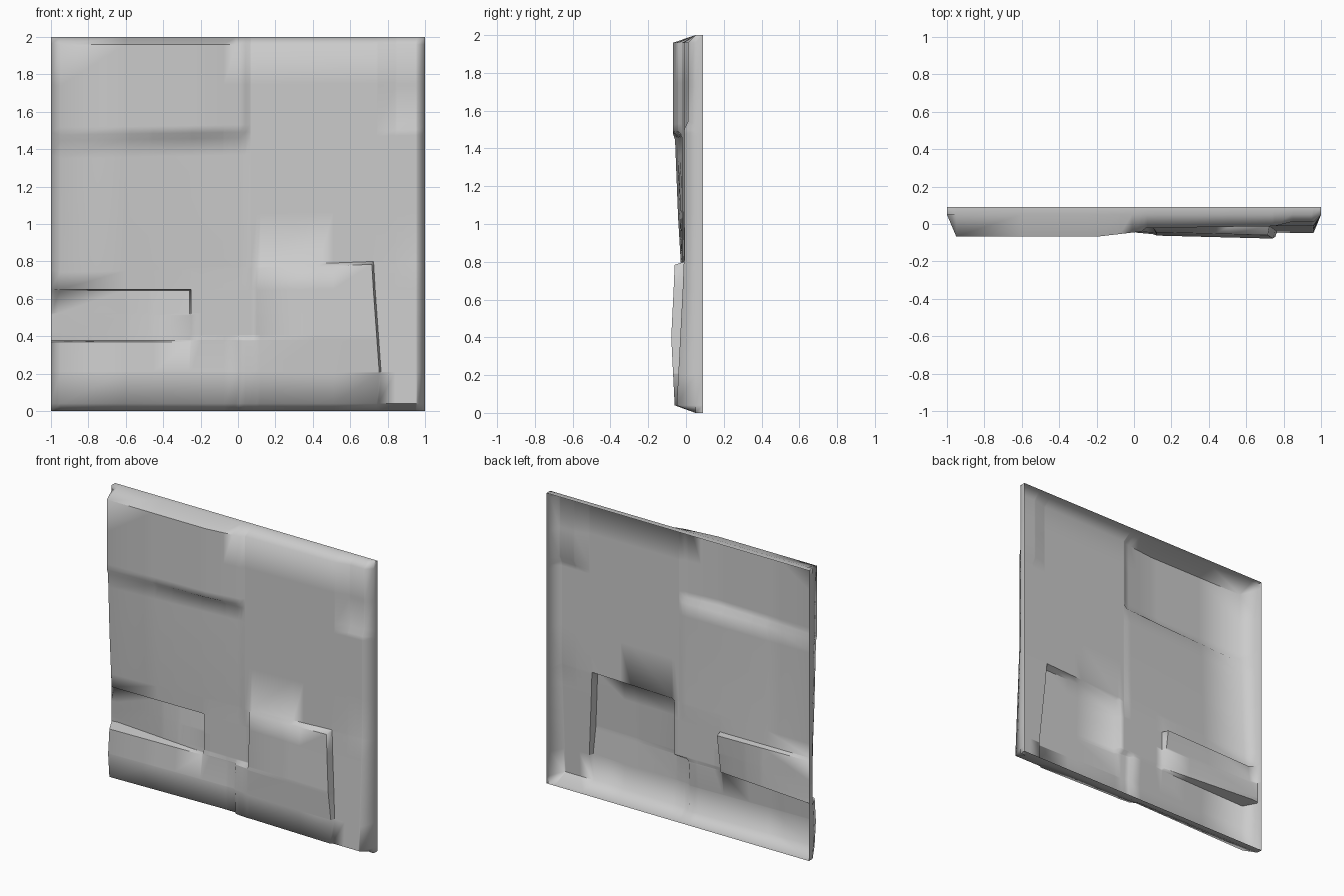
import bpy, bmesh, math

if "Cube" in bpy.data.objects:
    bpy.data.objects.remove(bpy.data.objects["Cube"])

RIM_BACK, RIM_FRONT = 0.09, 0.05
stones = []


def stone(x0, x1, z0, z1, y, tilt_x=0, tilt_z=0, twist=0, bulge=0):
    """A rectangular stone face at depth y, optionally tilted, twisted or bulging forward."""
    stones.append((x0, x1, z0, z1, y, tilt_x, tilt_z, twist, bulge))


# Upper left block, bending back at its right end
stone(-.95, -.2, 1.49, 1.96, -.068)
stone(-.2, .04, 1.49, 1.96, -.054, tilt_x=.014)
# Middle left block, receding downwards
stone(-.95, .04, .65, 1.46, -.026, tilt_x=.012, tilt_z=-.012, twist=.008, bulge=.004)
# Recessed slot with a twisted floor
stone(-.95, -.26, .378, .645, .025, tilt_x=-.01, twist=.02)
# Joint in the middle
stone(-.25, .1, .4, .65, -.015)
# Lower left block
stone(-.95, -.01, .04, .37, -.03, tilt_x=.013, bulge=.014)
# Lower right block and its foot
stone(.01, .12, .04, .38, -.043, tilt_x=-.005, bulge=.008)
stone(.12, .74, .04, .76, -.052, tilt_x=-.008, bulge=.018)
# Right edge strip
stone(.75, .95, .04, .775, -.03, tilt_z=.019)
# Upper right panel with a small set-back corner
stone(.07, .95, .775, 1.96, -.015, tilt_x=.006)
stone(.84, .96, 1.53, 1.96, .011)


def depth(x, z):
    """Depth of the nearest stone at a point; later stones win where they overlap."""
    def gap(s):
        return math.hypot(max(s[0] - x, 0, x - s[1]), max(s[2] - z, 0, z - s[3]))
    x0, x1, z0, z1, y, tx, tz, tw, b = min(reversed(stones), key=gap)
    u = max(-1, min(1, 2 * (x - x0) / (x1 - x0) - 1))
    v = max(-1, min(1, 2 * (z - z0) / (z1 - z0) - 1))
    return y + tx * u + tz * v + tw * u * v - b * (1 - abs(v))


def warp(x, z):
    """Slightly slanted joints between the stones."""
    wx = x + .03 * (1 - z / .42) if .7 < x < .8 and z < .8 else x
    slant = .02 if x < .1 or z > 1 else .035
    return wx, z + (slant * x * math.sin(math.pi * z / 2) if z > .7 else 0)


def lines(lo, hi, start, end):
    """Grid lines at the stone edges and middles, with the rim doubled for its thickness."""
    inner = sorted({round(v, 4) for s in stones for v in (s[lo], (s[lo] + s[hi]) / 2, s[hi])})
    return ([(start, RIM_BACK), (start, RIM_FRONT)] + [(v, None) for v in inner]
            + [(end, RIM_FRONT), (end, RIM_BACK)])


# One open-backed sheet with a rim
cols, rows = lines(0, 1, -1, 1), lines(2, 3, 0, 2)
bm = bmesh.new()
grid = []
for z, rz in rows:
    line = []
    for x, rx in cols:
        rims = [r for r in (rx, rz) if r is not None]
        if rims:
            line.append(bm.verts.new((x, max(rims), z)))
        else:
            wx, wz = warp(x, z) if .05 < z < 1.95 else (x, z)
            line.append(bm.verts.new((wx, depth(x, z), wz)))
    grid.append(line)
for j in range(len(rows) - 1):
    for i in range(len(cols) - 1):
        bm.faces.new((grid[j][i], grid[j][i + 1], grid[j + 1][i + 1], grid[j + 1][i]))
bmesh.ops.remove_doubles(bm, verts=bm.verts, dist=0.0005)

mesh = bpy.data.meshes.new("stone_wall_panel")
bm.to_mesh(mesh)
bm.free()
panel = bpy.data.objects.new("stone_wall_panel", mesh)
bpy.context.collection.objects.link(panel)
bpy.context.view_layer.objects.active = panel
panel.select_set(True)
bpy.ops.object.shade_smooth_by_angle(angle=math.radians(68))
